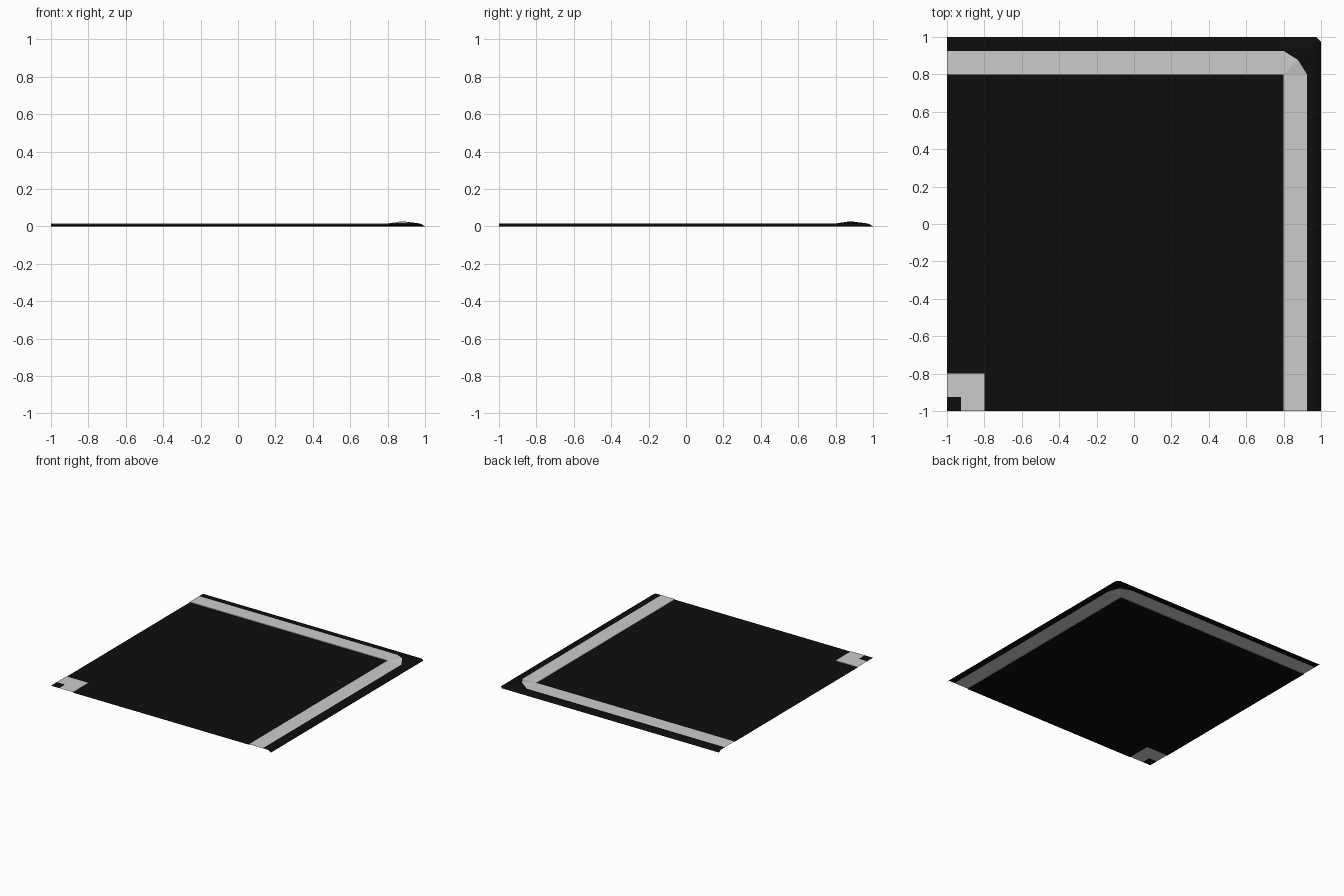
import bpy

if "Cube" in bpy.data.objects:
    bpy.data.objects.remove(bpy.data.objects["Cube"])

ROAD, WALK, PEAK = 0.011, 0.015, 0.027   # surface heights
INN, OUT, RIM, CH = 0.80, 0.925, 0.975, 0.975


def part(name, faces, colour=None):
    """Mesh from a list of faces, each a list of (x, y, z) points."""
    verts, index, polys = [], {}, []
    for face in faces:
        for p in face:
            if p not in index:
                index[p] = len(verts)
                verts.append(p)
        polys.append([index[p] for p in face])
    me = bpy.data.meshes.new(name)
    me.from_pydata(verts, [], polys)
    ob = bpy.data.objects.new(name, me)
    bpy.context.collection.objects.link(ob)
    if colour:
        mat = bpy.data.materials.get("asphalt") or bpy.data.materials.new("asphalt")
        mat.diffuse_color = colour
        mat.use_nodes = True
        mat.node_tree.nodes["Principled BSDF"].inputs["Base Color"].default_value = mat.diffuse_color
        me.materials.append(mat)
    return ob


def flat(z, *pts):
    return [(x, y, z) for x, y in pts]


def mirrored(faces):
    """Add the copies mirrored across the tile diagonal x = y."""
    return faces + [[(y, x, z) for x, y, z in reversed(f)] for f in faces]


black = (0.004, 0.004, 0.004, 1)

# Road surface with a notch for the small inner kerb corner
part("road", [
    flat(ROAD, (-INN, -1), (INN, -1), (INN, -INN), (-INN, -INN)),
    flat(ROAD, (-1, -INN), (INN, -INN), (INN, INN), (-1, INN)),
], black)

# Pavement strips, with the raised outer bend point and low kerb faces
a, peak = (INN, OUT, WALK), (0.877, 0.877, PEAK)
corner = (INN, INN, WALK)
part("outer_pavement", mirrored([
    flat(WALK, (-1, INN), (INN, INN), (INN, OUT), (-1, OUT)),
    [corner, peak, a],
    [(-1, INN, ROAD), (INN, INN, ROAD), corner, (-1, INN, WALK)],
]))

# Ground outside the bend, falling to z = 0 at a thin bevelled rim
r1 = (INN, RIM, WALK)
rc = (RIM - 0.01, RIM - 0.01, WALK)
e1, e2 = (CH, 1.0, 0.0), (1.0, CH, 0.0)
part("outer_verge", mirrored([
    flat(WALK, (-1, OUT), (INN, OUT), (INN, RIM), (-1, RIM)),
    [a, peak, r1],
    [peak, rc, r1],
    [(-1, RIM, WALK), r1, (INN, 1.0, 0.0), (-1, 1.0, 0.0)],
    [r1, rc, e1, (INN, 1.0, 0.0)],
]) + [[rc, e2, e1]], black)

# Small inner pavement corner at the front left
part("inner_pavement", mirrored([
    flat(WALK, (-OUT, -1), (-INN, -1), (-INN, -INN), (-OUT, -OUT)),
    [(-INN, -1, ROAD), (-INN, -INN, ROAD), (-INN, -INN, WALK), (-INN, -1, WALK)],
]))
part("inner_verge", [
    flat(WALK, (-1, -1), (-OUT, -1), (-OUT, -OUT), (-1, -OUT)),
], black)
